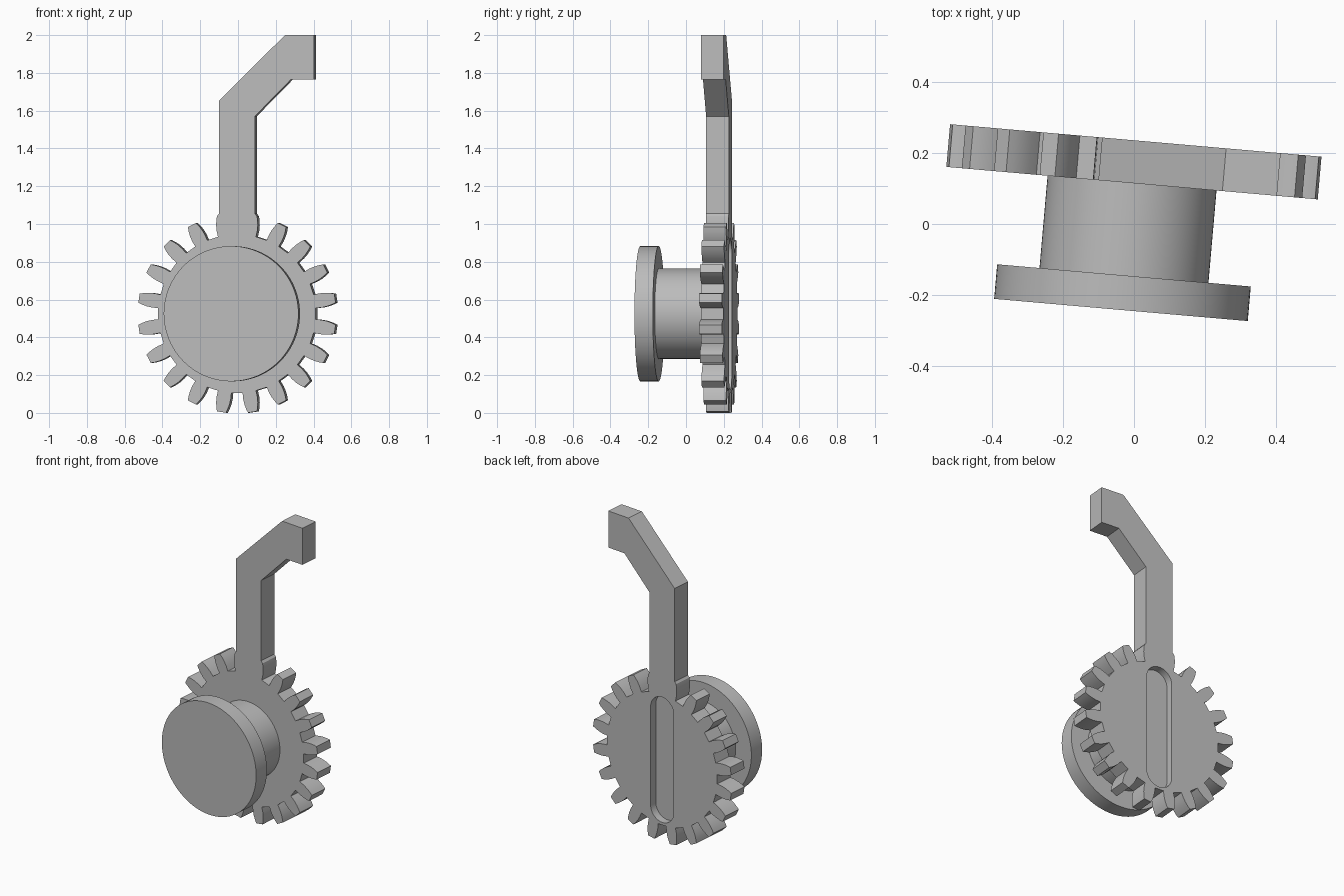
import bpy, bmesh, math
from mathutils import Matrix, Vector

cube = bpy.data.objects.get("Cube")
if cube:
    bpy.data.objects.remove(cube, do_unlink=True)

grey = bpy.data.materials.new("plain_grey")
grey.use_nodes = True
grey.diffuse_color = (0.5, 0.5, 0.5, 1)
grey.node_tree.nodes["Principled BSDF"].inputs["Base Color"].default_value = (0.5, 0.5, 0.5, 1)

# The whole assembly is turned slightly about the vertical axis
PLACE = Matrix.Rotation(math.radians(-5), 4, 'Z') @ Matrix.Translation((-0.0155, 0, 0.525))


def extrude(name, outline, y0, y1):
    """Solid from an x-z outline, running from y0 to y1."""
    bm = bmesh.new()
    face = bm.faces.new([bm.verts.new((x, y0, z)) for x, z in outline])
    moved = bmesh.ops.extrude_face_region(bm, geom=[face])["geom"]
    bmesh.ops.translate(bm, vec=Vector((0, y1 - y0, 0)),
                        verts=[g for g in moved if isinstance(g, bmesh.types.BMVert)])
    bmesh.ops.recalc_face_normals(bm, faces=bm.faces)
    mesh = bpy.data.meshes.new(name)
    bm.to_mesh(mesh)
    bm.free()
    mesh.materials.append(grey)
    obj = bpy.data.objects.new(name, mesh)
    bpy.context.collection.objects.link(obj)
    obj.matrix_world = PLACE
    return obj


def activate(obj):
    bpy.ops.object.select_all(action='DESELECT')
    obj.select_set(True)
    bpy.context.view_layer.objects.active = obj


def arc(radius, start, end, steps, cz=0):
    angles = [math.radians(start + (end - start) * i / steps) for i in range(steps + 1)]
    return [(radius * math.cos(a), cz + radius * math.sin(a)) for a in angles]


# Gear outline with the arm growing out of the two top teeth
TEETH = 20
FLANK = [(0.418, 0.036), (0.45, 0.038), (0.48, 0.036), (0.507, 0.0305), (0.527, 0.024)]
ARM = [(0.095, 0.53), (0.095, 1.045), (0.287, 1.24), (0.409, 1.24),
       (0.409, 1.475), (0.255, 1.475), (-0.095, 1.128), (-0.095, 0.53)]


def flank(angle, side):
    c, s = math.cos(angle), math.sin(angle)
    return [(r * c - side * w * s, r * s + side * w * c) for r, w in FLANK]


outline = []
for i in range(TEETH):
    angle = 2 * math.pi * (i + 0.5) / TEETH
    if i != TEETH // 4:
        outline += flank(angle, -1)
    if i == TEETH // 4 - 1:
        outline += ARM
    else:
        outline += flank(angle, 1)[::-1]

gear = extrude("gear_with_arm", outline, 0.114, 0.2345)

# Blind rounded slot in the back of the gear
HALF, R = 0.402, 0.088
slot = extrude("slot_cutter", arc(R, 0, 180, 24, HALF - R) + arc(R, 180, 360, 24, R - HALF), 0.187, 0.3)
slot.hide_render = True
cut = gear.modifiers.new("slot", 'BOOLEAN')
cut.operation = 'DIFFERENCE'
cut.solver = 'EXACT'
cut.object = slot
activate(gear)
bpy.ops.object.modifier_apply(modifier=cut.name)
bpy.data.objects.remove(slot, do_unlink=True)

# Hub and front flange
hub = extrude("hub", arc(0.2385, 0, 360, 72)[:-1], -0.16, 0.125)
flange = extrude("flange", arc(0.358, 0, 360, 96)[:-1], -0.244, -0.1465)

for obj in (gear, hub, flange):
    activate(obj)
    bpy.ops.object.shade_smooth_by_angle(angle=math.radians(25))
